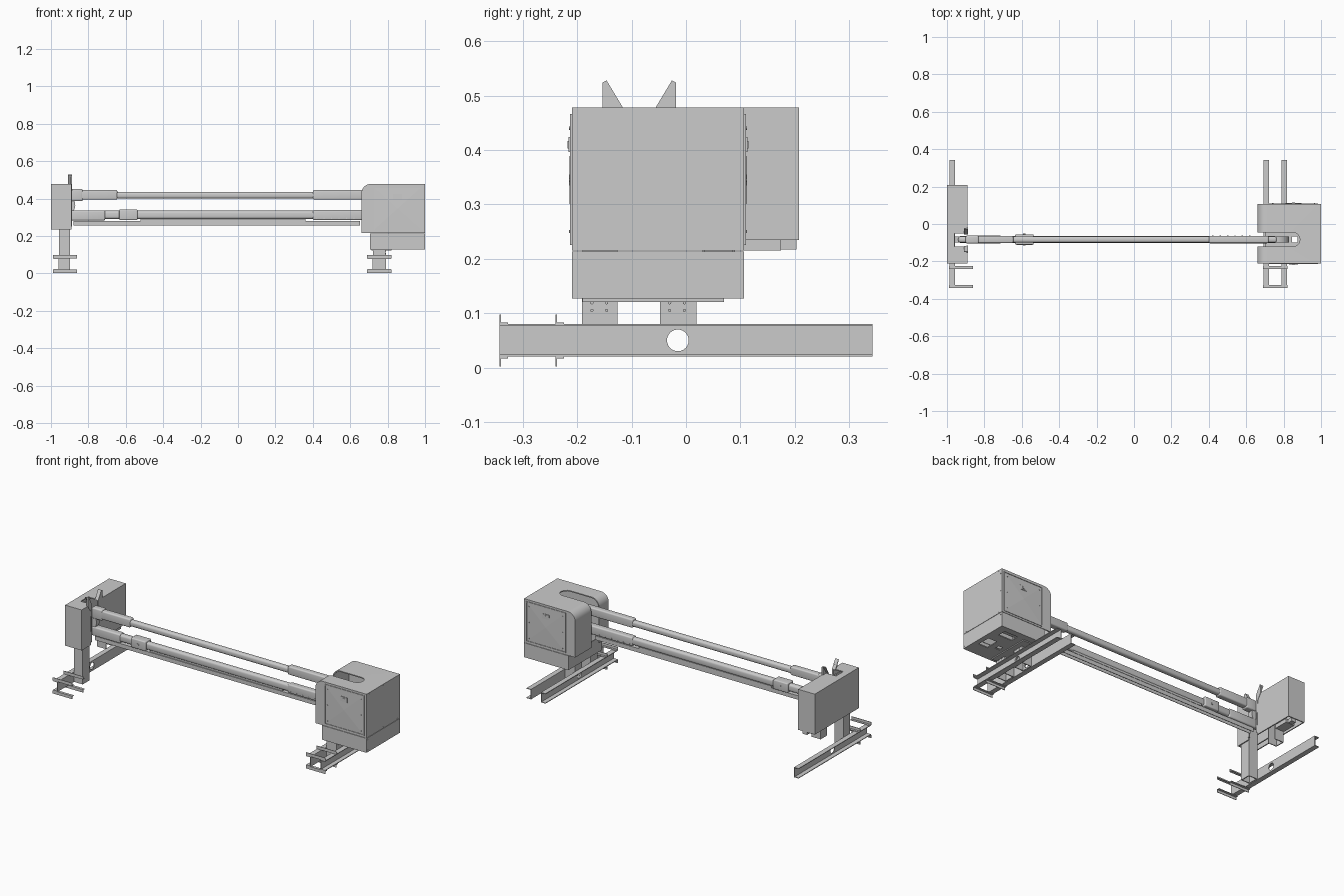
import bpy, bmesh, math
from mathutils import Vector

if "Cube" in bpy.data.objects:
    bpy.data.objects.remove(bpy.data.objects["Cube"])

RAIL_Y = -0.083


def finish(name, bm):
    bmesh.ops.recalc_face_normals(bm, faces=bm.faces)
    me = bpy.data.meshes.new(name)
    bm.to_mesh(me)
    bm.free()
    ob = bpy.data.objects.new(name, me)
    bpy.context.collection.objects.link(ob)
    return ob


def activate(ob):
    bpy.ops.object.select_all(action='DESELECT')
    ob.select_set(True)
    bpy.context.view_layer.objects.active = ob


def prism(name, pts, axis, a, b):
    """Extrude a 2D outline along an axis from a to b."""
    place = {'x': lambda p, t: (t, p[0], p[1]),
             'y': lambda p, t: (p[0], t, p[1]),
             'z': lambda p, t: (p[0], p[1], t)}[axis]
    bm = bmesh.new()
    face = bm.faces.new([bm.verts.new(place(p, a)) for p in pts])
    res = bmesh.ops.extrude_face_region(bm, geom=[face])
    verts = [v for v in res['geom'] if isinstance(v, bmesh.types.BMVert)]
    bmesh.ops.translate(bm, verts=verts, vec=Vector(place((0, 0), b - a)))
    return finish(name, bm)


def box(name, x, y, z, bevel=0):
    ob = prism(name, [(x[0], y[0]), (x[1], y[0]), (x[1], y[1]), (x[0], y[1])], 'z', *z)
    if bevel:
        m = ob.modifiers.new('bevel', 'BEVEL')
        m.width, m.segments = bevel, 4
        activate(ob)
        bpy.ops.object.modifier_apply(modifier=m.name)
        bpy.ops.object.shade_smooth_by_angle(angle=math.radians(30))
    return ob


def disc(name, centre, r, axis, a, b, n=24):
    pts = [(centre[0] + r * math.cos(2 * math.pi * i / n),
            centre[1] + r * math.sin(2 * math.pi * i / n)) for i in range(n)]
    ob = prism(name, pts, axis, a, b)
    activate(ob)
    bpy.ops.object.shade_smooth_by_angle(angle=math.radians(30))
    return ob


def cut(ob, *cutters):
    for c in cutters:
        c.hide_render = True
        m = ob.modifiers.new('cut', 'BOOLEAN')
        m.operation, m.object, m.solver = 'DIFFERENCE', c, 'EXACT'
        activate(ob)
        bpy.ops.object.modifier_apply(modifier=m.name)
        bpy.data.objects.remove(c)


def hood_outline(x0, x1, z0, z1, r):
    arc = [(x0 + r - r * math.cos(t * math.pi / 16), z1 - r + r * math.sin(t * math.pi / 16))
           for t in range(9)]
    return [(x1, z0), (x0, z0)] + arc + [(x1, z1)]


# Drive end: hollow hood with rounded inner edge and a slot for the rails
hood = prism('drive_hood', hood_outline(0.66, 1.0, 0.215, 0.478, 0.05), 'y', -0.21, 0.107)
slot_end = [(0.85 + 0.037 * math.sin(t * math.pi / 12), RAIL_Y - 0.037 * math.cos(t * math.pi / 12))
            for t in range(13)]
cut(hood,
    prism('c', hood_outline(0.666, 0.994, 0.2, 0.472, 0.045), 'y', -0.204, 0.101),
    prism('c', [(0.6, -0.12)] + slot_end + [(0.6, -0.046)], 'z', 0.42, 0.6),
    box('c', (0.6, 0.69), (-0.12, -0.046), (0.1, 0.46)))
activate(hood)
bpy.ops.object.shade_smooth_by_angle(angle=math.radians(30))

# Drive end: open-topped base with holes in its floor
base = box('drive_base', (0.705, 1.0), (-0.21, 0.107), (0.127, 0.213))
cut(base, box('c', (0.711, 0.994), (-0.204, 0.101), (0.133, 0.3)),
    box('c', (0.845, 0.875), (-0.098, -0.068), (0.1, 0.2)),
    box('c', (0.74, 0.82), (-0.1, -0.06), (0.1, 0.2)),
    box('c', (0.91, 0.97), (-0.12, -0.04), (0.1, 0.2)),
    box('c', (0.86, 0.95), (0.02, 0.07), (0.1, 0.2)))

# Inner plate and pulley
plate = box('drive_inner_plate', (0.70, 0.96), (-0.125, -0.04), (0.26, 0.268))
cut(plate, box('c', (0.845, 0.875), (-0.098, -0.068), (0.2, 0.3)))
disc('drive_pulley', (0.765, 0.365), 0.065, 'y', -0.098, -0.068, 32)

# Service panels front and back, with a raised dished centre, frame and latch
for side, y, s in (('front', -0.21, -1), ('back', 0.107, 1)):
    def ys(a, b):
        return tuple(sorted((y + s * a, y + s * b)))
    frame = box(side + '_panel_frame', (0.722, 0.985), ys(-0.001, 0.003), (0.225, 0.466))
    cut(frame, box('c', (0.727, 0.98), ys(-0.01, 0.01), (0.231, 0.46)))
    bm = bmesh.new()
    ring = [bm.verts.new((px, y + s * 0.002, pz)) for px, pz in
            ((0.73, 0.234), (0.977, 0.234), (0.977, 0.457), (0.73, 0.457))]
    tip = bm.verts.new((0.853, y + s * 0.005, 0.345))
    for i in range(4):
        bm.faces.new((ring[i], ring[(i + 1) % 4], tip))
    finish(side + '_panel', bm)
    box(side + '_panel_latch', (0.83, 0.876), ys(0, 0.006), (0.396, 0.424))
    box(side + '_latch_grip', (0.845, 0.862), ys(0, 0.008), (0.403, 0.417))
    for px in (0.742, 0.965):
        for pz in (0.25, 0.345, 0.44):
            disc(side + '_panel_screw', (px, pz), 0.003, 'y', *ys(0, 0.005), 8)

# Screws on the outer side of the drive end
for py in (-0.2, 0.097):
    for pz in (0.14, 0.2, 0.345, 0.45):
        disc('side_screw', (py, pz), 0.002, 'x', 0.998, 1.001, 8)
for py in (-0.185, -0.052, 0.08):
    for pz in (0.222, 0.47):
        disc('side_screw', (py, pz), 0.002, 'x', 0.998, 1.001, 8)

# Tail end: hollow box, open underneath and slotted towards the rails
tail = box('tail_cover', (-1.0, -0.89), (-0.21, 0.208), (0.235, 0.478))
cut(tail, box('c', (-0.994, -0.896), (-0.204, 0.202), (0.2, 0.472)),
    box('c', (-0.96, -0.88), (-0.12, -0.05), (0.2, 0.5)))
box('tail_back_plate', (-0.964, -0.957), (-0.19, 0.1), (0.235, 0.46))
box('tail_cable_tray', (-0.958, -0.9), (0.09, 0.175), (0.215, 0.238))
box('tail_cable_plug', (-0.945, -0.915), (0.175, 0.203), (0.217, 0.238))
disc('tail_pulley', (-0.925, 0.365), 0.055, 'y', -0.098, -0.068, 32)

# Flared guide plates beside the tail slot
for n, s in (('front', -1), ('back', 1)):
    c = -0.086
    flare = [(c + s * 0.03, 0.25), (c + s * 0.03, 0.478), (c + s * 0.06, 0.528),
             (c + s * 0.068, 0.524), (c + s * 0.068, 0.478), (c + s * 0.042, 0.44), (c + s * 0.036, 0.25)]
    prism(n + '_guide_fork', flare, 'x', -0.896, -0.888)
    lip = [(c + s * 0.031, 0.478), (c + s * 0.06, 0.528), (c + s * 0.064, 0.526), (c + s * 0.036, 0.476)]
    prism(n + '_guide_lip', lip, 'x', -0.91, -0.888)


# Floor beams: C channels opening outward, with a round hole in the web
def channel(name, web, out):
    d, t = out * 0.03, out * 0.004
    pts = [(web, 0.02), (web + d, 0.02), (web + d, 0.024), (web + t, 0.024),
           (web + t, 0.076), (web + d, 0.076), (web + d, 0.08), (web, 0.08)]
    ob = prism(name, pts, 'y', -0.343, 0.343)
    cut(ob, disc('c', (-0.015, 0.05), 0.02, 'x', web - 0.05, web + 0.05))


channel('drive_beam_inner', 0.722, -1)
channel('drive_beam_outer', 0.788, 1)
channel('tail_beam', -0.957, -1)

# Cross angles clamping the beams at the front, above and below
for x in ((0.69, 0.82), (-0.99, -0.86)):
    for y in (-0.343, -0.24):
        for n, s, z in (('upper', 1, 0.08), ('lower', -1, 0.02)):
            prism(n + '_cross_angle', [(y, z), (y + 0.016, z), (y + 0.016, z + s * 0.003),
                  (y + 0.003, z + s * 0.003), (y + 0.003, z + s * 0.018), (y, z + s * 0.018)], 'x', *x)

# Legs: hollow posts
for y in ((-0.191, -0.126), (-0.048, 0.019)):
    leg = box('drive_leg', (0.722, 0.788), y, (0.022, 0.13))
    cut(leg, box('c', (0.727, 0.783), (y[0] + 0.005, y[1] - 0.005), (0, 0.2)),
        disc('c', (-0.015, 0.05), 0.02, 'x', 0.7, 0.8))
    for dy in (0.018, 0.045):
        for z in (0.105, 0.119):
            disc('leg_bolt', (y[0] + dy, z), 0.003, 'x', 0.787, 0.791, 8)
box('drive_leg_cap', (0.715, 0.82), (-0.19, 0.07), (0.121, 0.127))
post = box('tail_leg', (-0.956, -0.897), (-0.19, -0.126), (0.022, 0.44))
cut(post, box('c', (-0.951, -0.902), (-0.185, -0.131), (0, 0.5)))
prism('tail_short_bracket', [(-0.956, 0.03), (-0.897, 0.03), (-0.897, 0.035), (-0.951, 0.035),
      (-0.951, 0.085), (-0.897, 0.085), (-0.897, 0.09), (-0.956, 0.09)], 'z', 0.15, 0.3)


# Rails with sleeves at both ends
def along(name, x, z, half, bevel=0.008):
    return box(name, x, (RAIL_Y - half, RAIL_Y + half), z, bevel)


along('upper_rail', (-0.94, 0.765), (0.4, 0.436), 0.017, 0.013)
along('lower_rail', (-0.94, 0.765), (0.291, 0.335), 0.018, 0.013)
along('upper_sleeve_drive', (0.4, 0.72), (0.394, 0.445), 0.019)
along('lower_sleeve_drive', (0.4, 0.72), (0.285, 0.338), 0.02)
along('upper_sleeve_tail', (-0.9, -0.645), (0.394, 0.445), 0.019)
along('upper_collar_tail', (-0.9, -0.83), (0.386, 0.451), 0.021)
along('lower_sleeve_tail', (-0.9, -0.71), (0.283, 0.337), 0.021)
along('tension_block', (-0.635, -0.537), (0.285, 0.342), 0.028, 0.006)
for s in (-1, 1):
    disc('tension_bolt', (-0.586, 0.313), 0.007, 'y', RAIL_Y + s * 0.027, RAIL_Y + s * 0.031, 12)

# Lower return strip: an inverted U under the rails
h = 0.014
prism('return_strip', [(RAIL_Y - h, 0.257), (RAIL_Y - h, 0.281), (RAIL_Y + h, 0.281), (RAIL_Y + h, 0.257),
      (RAIL_Y + h - 0.003, 0.257), (RAIL_Y + h - 0.003, 0.278), (RAIL_Y - h + 0.003, 0.278),
      (RAIL_Y - h + 0.003, 0.257)], 'x', -0.88, 0.652)
box('return_strip_spacer', (-0.52, 0.36), (RAIL_Y - 0.008, RAIL_Y + 0.016), (0.28, 0.293))

# Rivets along the lower drive sleeve
for i in range(6):
    for s in (-1, 1):
        disc('sleeve_rivet', (0.42 + i * 0.04, 0.295), 0.004, 'y', RAIL_Y + s * 0.018, RAIL_Y + s * 0.022, 8)
